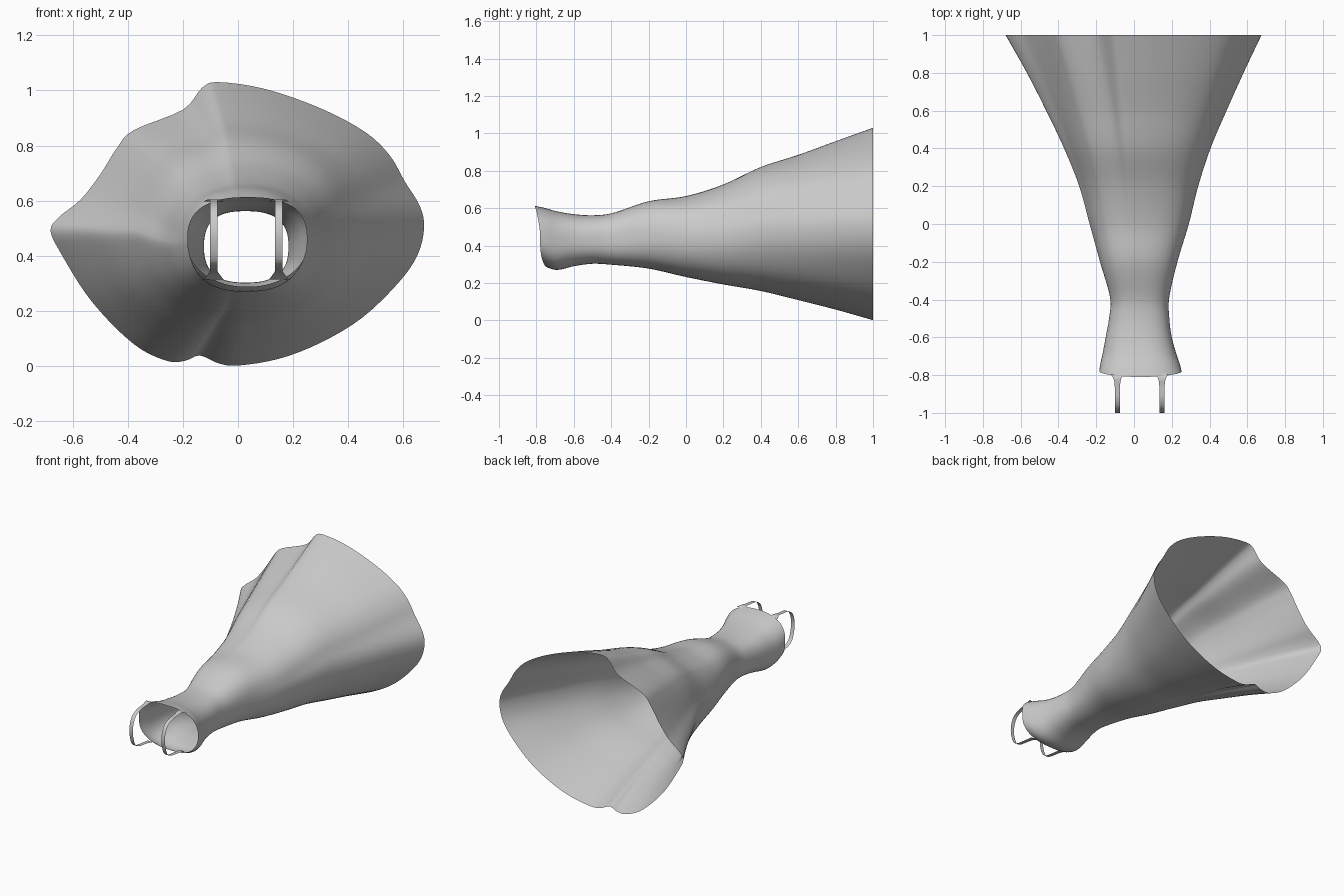
import bpy, bmesh, math
from mathutils import Vector

if "Cube" in bpy.data.objects:
    bpy.data.objects.remove(bpy.data.objects["Cube"])


def hermite(table, y):
    """Smooth interpolation of rows (y, a, b, c, d) at y."""
    y = min(max(y, table[0][0]), table[-1][0])
    i = 0
    while i < len(table) - 2 and y > table[i + 1][0]:
        i += 1
    p, q = table[i], table[i + 1]
    o, r = table[max(i - 1, 0)], table[min(i + 2, len(table) - 1)]
    h = q[0] - p[0]
    t = (y - p[0]) / h
    out = []
    for k in range(1, len(p)):
        m0 = (q[k] - o[k]) / (q[0] - o[0]) * h
        m1 = (r[k] - p[k]) / (r[0] - p[0]) * h
        out.append((2*t**3 - 3*t*t + 1) * p[k] + (t**3 - 2*t*t + t) * m0
                   + (3*t*t - 2*t**3) * q[k] + (t**3 - t*t) * m1)
    return out


def catmull(pts, steps, closed):
    n = len(pts)
    P = [Vector(p) for p in pts]
    get = (lambda i: P[i % n]) if closed else (lambda i: P[min(max(i, 0), n - 1)])
    out = []
    for i in range(n if closed else n - 1):
        a, b, c, d = (get(i + k) for k in (-1, 0, 1, 2))
        for s in range(steps):
            t = s / steps
            out.append(0.5 * (2*b + (c - a)*t + (2*a - 5*b + 4*c - d)*t*t
                              + (3*b - a - 3*c + d)*t**3))
    if not closed:
        out.append(P[-1])
    return out


def grid_object(name, rows, closed):
    bm = bmesh.new()
    vs = [[bm.verts.new(p) for p in r] for r in rows]
    n = len(rows[0])
    for a, b in zip(vs, vs[1:]):
        for j in range(n if closed else n - 1):
            k = (j + 1) % n
            bm.faces.new((a[j], a[k], b[k], b[j]))
    bmesh.ops.recalc_face_normals(bm, faces=bm.faces)
    for f in bm.faces:
        f.smooth = True
    me = bpy.data.meshes.new(name)
    bm.to_mesh(me)
    bm.free()
    ob = bpy.data.objects.new(name, me)
    bpy.context.collection.objects.link(ob)
    return ob


# Body extents along the length: y, left x, right x, bottom z, top z
EXTENT = [
    (-0.81, -0.187, 0.257, 0.335, 0.613), (-0.75, -0.18, 0.245, 0.288, 0.60),
    (-0.69, -0.167, 0.225, 0.27, 0.583), (-0.6, -0.15, 0.20, 0.29, 0.568),
    (-0.5, -0.132, 0.187, 0.303, 0.562), (-0.4, -0.125, 0.185, 0.298, 0.572),
    (-0.2, -0.18, 0.23, 0.277, 0.637), (0, -0.235, 0.29, 0.232, 0.665),
    (0.2, -0.29, 0.34, 0.192, 0.727), (0.4, -0.37, 0.405, 0.157, 0.82),
    (0.6, -0.465, 0.49, 0.108, 0.885), (0.8, -0.567, 0.58, 0.057, 0.958),
    (1.0, -0.68, 0.675, 0.0, 1.03)]

# Wavy hem outline (x, z)
HEM = [
    (0.675, 0.5), (0.66, 0.58), (0.605, 0.67), (0.55, 0.765), (0.46, 0.85),
    (0.3, 0.935), (0.1, 1.005), (-0.07, 1.03), (-0.13, 1.01), (-0.2, 0.93),
    (-0.38, 0.855), (-0.44, 0.79), (-0.5, 0.695), (-0.57, 0.605),
    (-0.65, 0.54), (-0.68, 0.49), (-0.64, 0.405), (-0.55, 0.26),
    (-0.45, 0.145), (-0.35, 0.06), (-0.25, 0.017), (-0.19, 0.02),
    (-0.15, 0.037), (-0.12, 0.033), (-0.07, 0.01), (0.0, 0.002),
    (0.15, 0.027), (0.3, 0.085), (0.45, 0.175), (0.58, 0.3), (0.65, 0.4)]
unit = [((p.x + 0.0025) / 0.6775, (p.y - 0.515) / 0.515)
        for p in catmull(HEM, 4, True)]

# Flared body: rounded section at the waist blends into the wavy hem
rows = []
COUNT = 72
for i in range(COUNT + 1):
    row_y = 1 - 1.8 * i / COUNT
    ring = []
    for u, v in unit:
        r_hem = math.hypot(u, v)
        c, s = u / r_hem, v / r_hem
        end = -0.78 - 0.03 * max(s, 0) ** 1.5 + 0.03 * max(-s, 0) ** 4
        y = row_y if row_y > -0.6 else -0.6 + (row_y + 0.6) * (end + 0.6) / -0.2
        n = 2.5
        r_round = (abs(c) ** n + abs(s) ** n) ** (-1 / n)
        w = min(max((y + 0.3) / 1.3, 0), 1)
        r = r_round + (r_hem - r_round) * w
        xl, xr, zb, zt = hermite(EXTENT, y)
        ring.append(((xl + xr) / 2 + (xr - xl) / 2 * r * c, y,
                     (zb + zt) / 2 + (zt - zb) / 2 * r * s))
    rows.append(ring)
grid_object("dress_body", rows, True)

# Shoulder straps: ribbons (y, z, half width) flaring at the ends
STRAP = [(-0.795, 0.598, 0.035), (-0.82, 0.605, 0.02), (-0.86, 0.6, 0.014),
         (-0.93, 0.59, 0.013), (-0.98, 0.555, 0.013), (-1.0, 0.48, 0.013),
         (-0.98, 0.395, 0.013), (-0.94, 0.36, 0.013), (-0.85, 0.345, 0.014),
         (-0.80, 0.335, 0.02), (-0.765, 0.315, 0.035)]
for name, x in (("left_strap", -0.088), ("right_strap", 0.148)):
    path = catmull(STRAP, 6, False)
    grid_object(name, [[(x + p.z * k, p.x, p.y) for k in (-1, 0, 1)]
                       for p in path], False)
